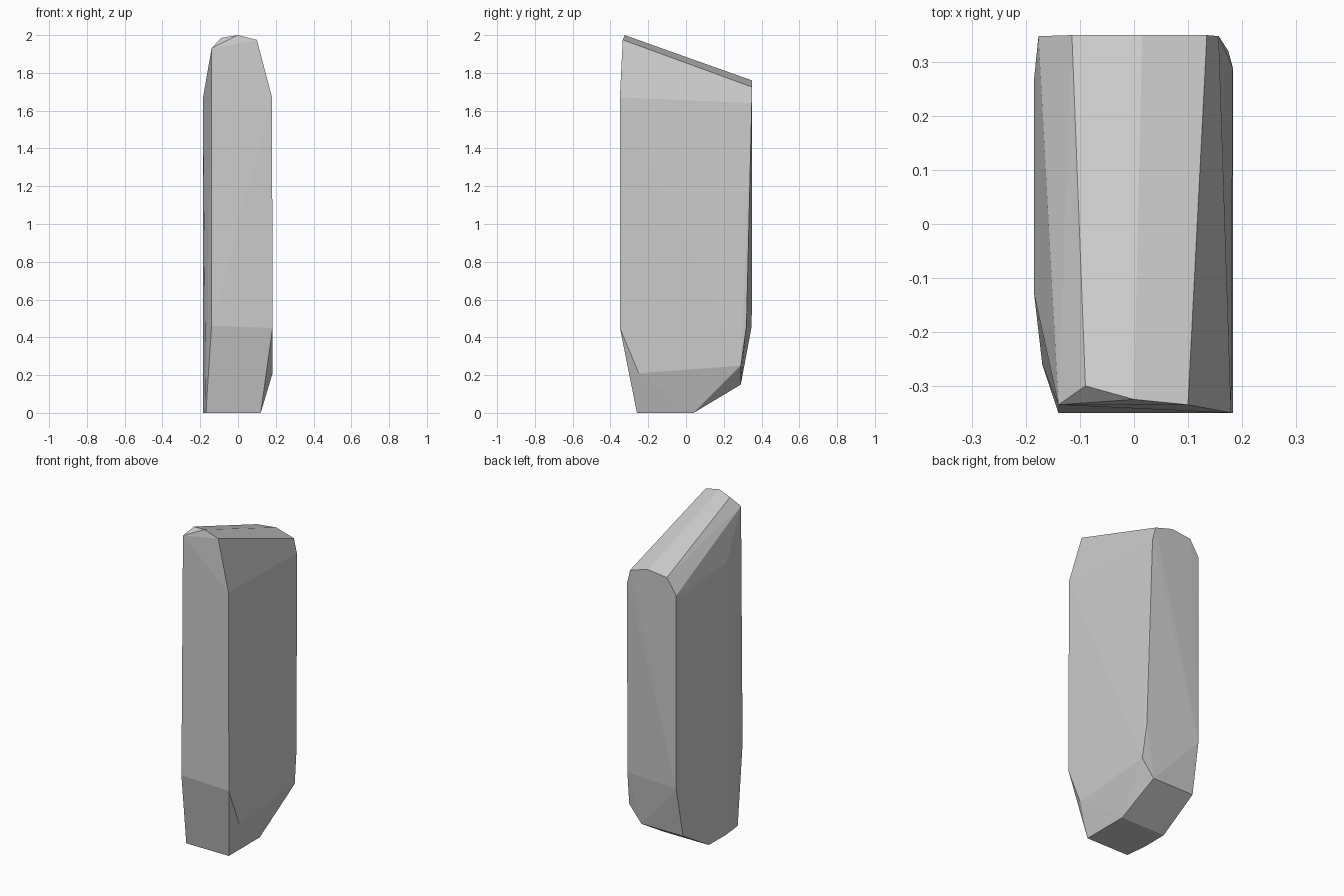
import bpy
import bmesh

# Remove the default cube only
default_cube = bpy.data.objects.get("Cube")
if default_cube:
    bpy.data.objects.remove(default_cube, do_unlink=True)

# Plain stone material
stone = bpy.data.materials.new("stone_grey")
stone.use_nodes = True
colour = (0.6, 0.6, 0.6, 1)
stone.diffuse_color = colour
shader = next(n for n in stone.node_tree.nodes if n.type == "BSDF_PRINCIPLED")
shader.inputs["Base Color"].default_value = colour
shader.inputs["Roughness"].default_value = 0.9

# Corner groups of the cut stone, as (x, y, z)
crest_front = [(-.14, -.335, 1.93), (-.09, -.3, 1.985), (0, -.325, 2), (.1, -.335, 1.975)]
crest_back = [(-.115, .35, 1.745), (.015, .35, 1.76), (.135, .35, 1.725)]
shoulder = [(.18, -.35, 1.67), (.157, .348, 1.64), (-.177, .348, 1.65),
            (-.185, .27, 1.61), (-.185, -.13, 1.67)]
waist = [(-.14, -.35, .46), (.183, -.35, .45), (.175, .32, .46), (-.177, .348, .46)]
heel = [(.183, -.25, .21), (.183, .29, .25), (.1, .29, .15), (-.183, .29, .15)]
foot = [(-.17, -.26, 0), (.12, -.26, 0), (.12, .04, 0), (-.183, .04, 0), (-.185, -.12, 0)]


def faceted_stone(name, corner_groups, material):
    """Wrap the corner groups in a closed, flat-faced convex shell."""
    bm = bmesh.new()
    for group in corner_groups:
        for corner in group:
            bm.verts.new(corner)
    result = bmesh.ops.convex_hull(bm, input=list(bm.verts), use_existing_faces=False)

    # Drop any corner that fell inside the shell
    loose = [v for v in bm.verts if not v.link_faces]
    bmesh.ops.delete(bm, geom=loose, context="VERTS")

    # Join coplanar triangles into clean facets
    bmesh.ops.dissolve_limit(bm, angle_limit=0.01, verts=list(bm.verts), edges=list(bm.edges))
    bmesh.ops.recalc_face_normals(bm, faces=list(bm.faces))
    for face in bm.faces:
        face.smooth = False

    mesh = bpy.data.meshes.new(name)
    bm.to_mesh(mesh)
    bm.free()
    mesh.materials.append(material)
    obj = bpy.data.objects.new(name, mesh)
    bpy.context.collection.objects.link(obj)
    return obj


faceted_stone("standing_stone", [crest_front, crest_back, shoulder, waist, heel, foot], stone)
